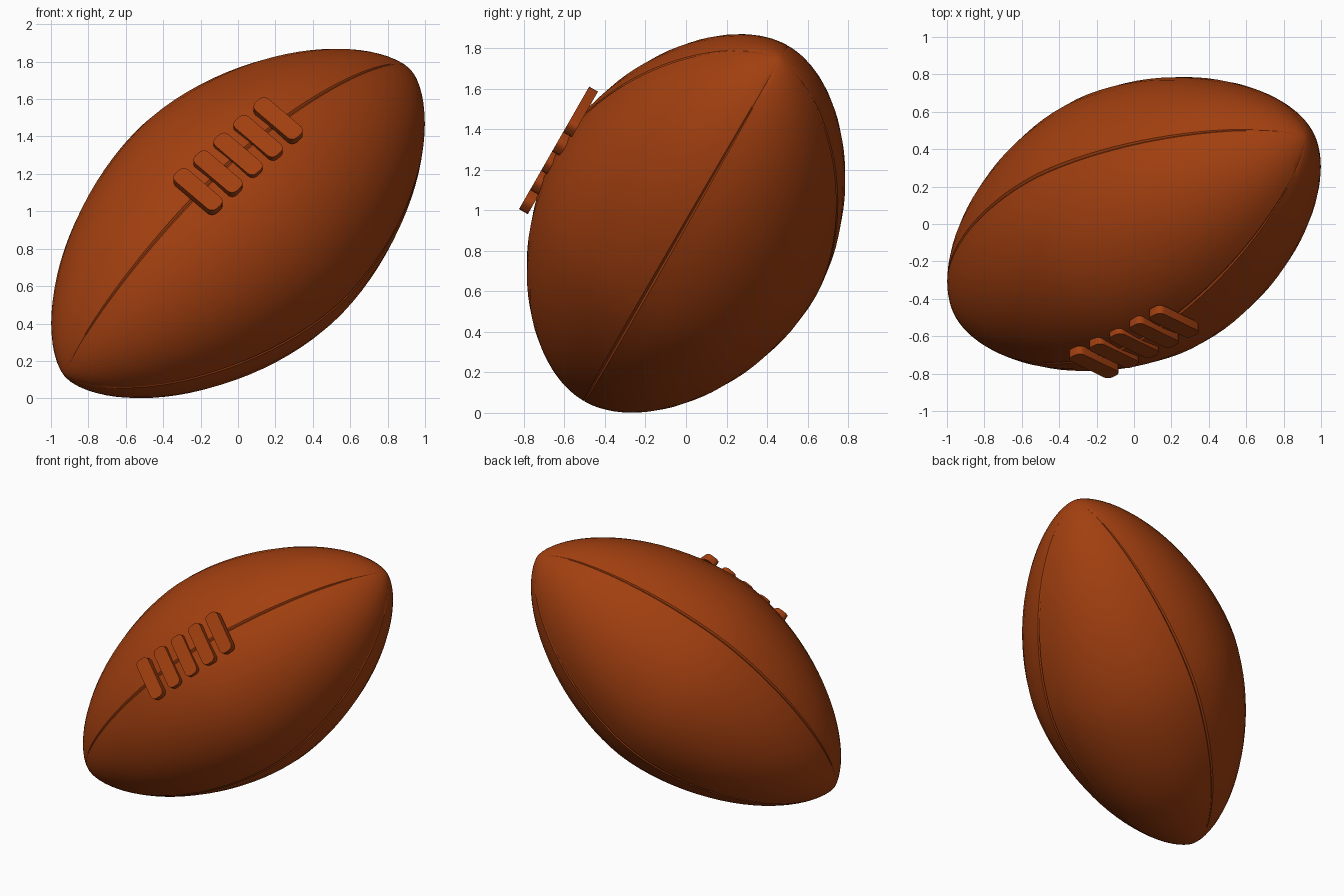
import bpy, bmesh, math
from mathutils import Vector, Matrix

if "Cube" in bpy.data.objects:
    bpy.data.objects.remove(bpy.data.objects["Cube"])

# Colour
leather = bpy.data.materials.new("brown_leather")
leather.diffuse_color = (0.36, 0.05, 0.005, 1)
leather.use_nodes = True
leather.node_tree.nodes["Principled BSDF"].inputs["Base Color"].default_value = leather.diffuse_color

# Tilted frame: local x = across the laces, y = long axis, z = lace side
axis = Vector((0.70, 0.355, 0.62)).normalized()
up = Vector((0, -0.868, 0.497))
up = (up - axis * up.dot(axis)).normalized()
side = axis.cross(up)
frame = Matrix((side, axis, up)).transposed().to_4x4()
frame.translation = (0, 0, 0.935)

L, R = 1.314, 0.735


def radius(t):
    return R * max(0.0, 1 - abs(t / L) ** 1.8) ** 0.645


def finish(bm, name):
    bmesh.ops.recalc_face_normals(bm, faces=bm.faces)
    bm.transform(frame)
    me = bpy.data.meshes.new(name)
    bm.to_mesh(me)
    bm.free()
    me.materials.append(leather)
    ob = bpy.data.objects.new(name, me)
    bpy.context.collection.objects.link(ob)
    bpy.ops.object.select_all(action='DESELECT')
    ob.select_set(True)
    bpy.context.view_layer.objects.active = ob
    bpy.ops.object.shade_smooth_by_angle(angle=math.radians(30))
    return ob


# Body: revolved profile with four narrow seam grooves
angles = []
for q in range(4):
    base = q * 90
    angles.append((base, 0.986))
    angles += [(base + a, 1.0) for a in (0.9, 9, 18, 27, 36, 45, 54, 63, 72, 81, 89.1)]
bm = bmesh.new()
N = 48
rings = []
for i in range(1, N):
    t = -L * math.cos(math.pi * i / N)
    r = radius(t)
    rings.append([bm.verts.new((r * k * math.cos(math.radians(a)), t,
                                r * k * math.sin(math.radians(a)))) for a, k in angles])
n = len(angles)
for lo, hi in zip(rings, rings[1:]):
    for j in range(n):
        bm.faces.new((lo[j], lo[(j + 1) % n], hi[(j + 1) % n], hi[j]))
for ring, y in ((rings[0], -L), (rings[-1], L)):
    tip = bm.verts.new((0, y, 0))
    for j in range(n):
        bm.faces.new((ring[j], ring[(j + 1) % n], tip))
finish(bm, "ball_body")


# Laces: five flat bars with rounded corners in a straight row
def lace(index):
    length, width, corner = 0.31, 0.10, 0.035
    bm = bmesh.new()
    verts = []
    for q, (sx, sy) in enumerate(((1, 1), (-1, 1), (-1, -1), (1, -1))):
        for s in range(5):
            a = math.radians(q * 90 + s * 22.5)
            verts.append(bm.verts.new((
                sx * (length / 2 - corner) + corner * math.cos(a),
                sy * (width / 2 - corner) + corner * math.sin(a) + (index - 2) * 0.153,
                R - 0.035)))
    face = bm.faces.new(verts)
    out = bmesh.ops.extrude_face_region(bm, geom=[face])
    top = [v for v in out["geom"] if isinstance(v, bmesh.types.BMVert)]
    bmesh.ops.translate(bm, verts=top, vec=(0, 0, 0.05))
    if not face.is_valid or len(bm.faces) < 22:
        bottom = [v for v in bm.verts if v not in top]
        bmesh.ops.contextual_create(bm, geom=bottom)
    finish(bm, f"lace_{index + 1}")


for i in range(5):
    lace(i)
